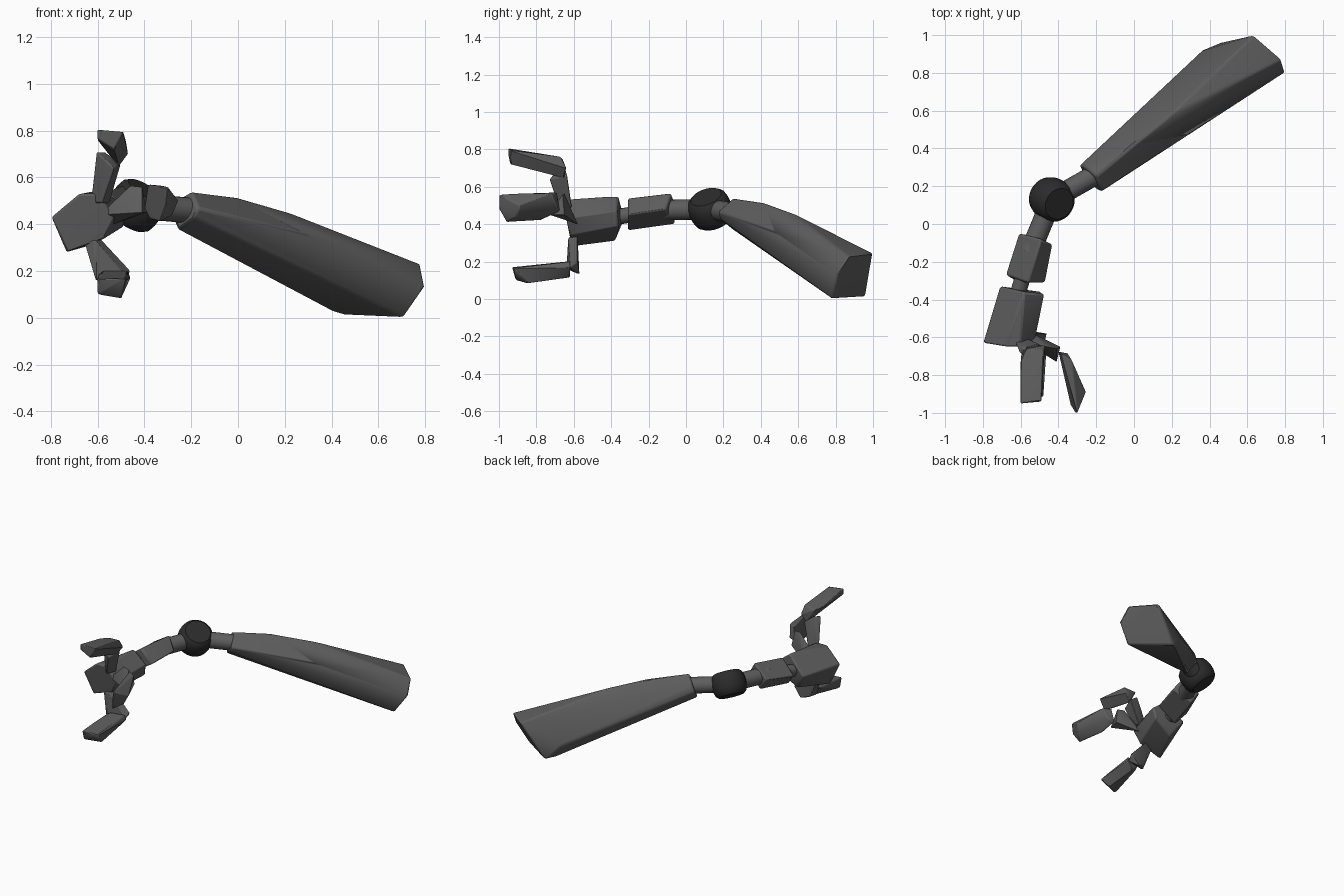
import bpy, bmesh
from mathutils import Vector


def material(name, v):
    m = bpy.data.materials.new(name)
    m.diffuse_color = (v, v, v, 1)
    return m


GREY = material("dark_grey", 0.11)
BLACK = material("black", 0.025)


def finish(bm, name, mat, bevel=0.0, angle=0.6):
    bmesh.ops.recalc_face_normals(bm, faces=bm.faces)
    me = bpy.data.meshes.new(name)
    bm.to_mesh(me)
    bm.free()
    ob = bpy.data.objects.new(name, me)
    bpy.context.collection.objects.link(ob)
    me.materials.append(mat)
    if bevel:
        b = ob.modifiers.new("bevel", 'BEVEL')
        b.width, b.segments, b.limit_method, b.angle_limit = bevel, 2, 'ANGLE', 0.5
    bpy.ops.object.select_all(action='DESELECT')
    ob.select_set(True)
    bpy.context.view_layer.objects.active = ob
    bpy.ops.object.shade_smooth_by_angle(angle=angle)
    return ob


def block(name, *rings, bevel=0.006, angle=0.6):
    """Faceted plate: convex skin over its end sections."""
    bm = bmesh.new()
    for ring in rings:
        for p in ring:
            bm.verts.new(p)
    r = bmesh.ops.convex_hull(bm, input=bm.verts)
    loose = {e for e in r["geom_interior"] + r["geom_unused"]
             if isinstance(e, bmesh.types.BMVert)}
    bmesh.ops.delete(bm, geom=list(loose), context='VERTS')
    bmesh.ops.dissolve_limit(bm, angle_limit=0.09, verts=bm.verts, edges=bm.edges)
    return finish(bm, name, GREY, bevel, angle)


def lathe(name, a, b, profile, mat, n=32):
    """Turned part between a and b; profile = (fraction, radius) pairs."""
    a, b = Vector(a), Vector(b)
    q = (b - a).to_track_quat('Z', 'Y')
    bm = bmesh.new()
    vs = [bm.verts.new((r, 0, t * (b - a).length)) for t, r in profile]
    es = [bm.edges.new(e) for e in zip(vs, vs[1:])]
    bmesh.ops.spin(bm, geom=vs + es, axis=(0, 0, 1), cent=(0, 0, 0),
                   angle=6.2831853, steps=n, use_duplicate=False)
    bmesh.ops.remove_doubles(bm, verts=bm.verts, dist=1e-4)
    for v in bm.verts:
        v.co = q @ v.co + a
    return finish(bm, name, mat)


def rod(name, a, b, r0, r1):
    lathe(name, a, b, [(0, 0), (0, r0), (1, r1), (1, 0)], GREY, 20)


# Elbow drum and the rods that run into it
elbow = Vector((-0.435, 0.13, 0.48))
axis = Vector((0.49, -0.29, 0.82)).normalized() * 0.08
lathe("elbow_drum", elbow - axis, elbow + axis,
      [(0, 0), (0, 0.085), (0.1, 0.103), (0.3, 0.113), (0.5, 0.116),
       (0.7, 0.113), (0.9, 0.103), (1, 0.085), (1, 0)], BLACK)
rod("elbow_rod", elbow, (-0.17, 0.28, 0.455), 0.055, 0.055)
rod("wrist_rod", elbow, (-0.55, -0.15, 0.475), 0.055, 0.055)
rod("palm_rod", (-0.55, -0.15, 0.475), (-0.63, -0.42, 0.43), 0.042, 0.042)

# Forearm shell: narrow elbow end, swelling middle, angled end cap
block("forearm",
      [(-0.20, 0.25, 0.54), (-0.17, 0.17, 0.47), (-0.19, 0.18, 0.43),
       (-0.26, 0.24, 0.38), (-0.29, 0.31, 0.45), (-0.27, 0.31, 0.50)],
      [(0.0, 0.42, 0.515), (0.2, 0.58, 0.457), (0.28, 0.47, 0.36)],
      [(0.36, 0.92, 0.12), (0.40, 0.91, 0.03), (0.46, 0.96, 0.012)],
      [(0.80, 0.805, 0.13), (0.78, 0.87, 0.23), (0.63, 1.0, 0.245),
       (0.71, 0.78, 0.0)], bevel=0.012, angle=0.7)

# Wrist cuff and palm
block("wrist_cuff",
      [(-0.61, -0.05, 0.49), (-0.49, -0.08, 0.567), (-0.43, -0.11, 0.48),
       (-0.55, -0.06, 0.40)],
      [(-0.68, -0.27, 0.45), (-0.56, -0.31, 0.54), (-0.47, -0.31, 0.45),
       (-0.61, -0.31, 0.365)], bevel=0.01)
block("palm",
      [(-0.71, -0.33, 0.43), (-0.58, -0.36, 0.55), (-0.475, -0.37, 0.47),
       (-0.49, -0.36, 0.39), (-0.63, -0.38, 0.31)],
      [(-0.80, -0.63, 0.43), (-0.68, -0.65, 0.53), (-0.60, -0.65, 0.53),
       (-0.53, -0.64, 0.43), (-0.57, -0.62, 0.34), (-0.735, -0.61, 0.28)],
      bevel=0.01)

# Upper finger
block("upper_finger_base",
      [(-0.63, -0.62, 0.49), (-0.55, -0.61, 0.49), (-0.58, -0.68, 0.49)],
      [(-0.605, -0.68, 0.71), (-0.57, -0.65, 0.71), (-0.50, -0.635, 0.66),
       (-0.53, -0.73, 0.64)])
block("upper_finger_tip",
      [(-0.57, -0.66, 0.75), (-0.48, -0.67, 0.76), (-0.47, -0.64, 0.70),
       (-0.51, -0.65, 0.645)],
      [(-0.60, -0.95, 0.805), (-0.49, -0.94, 0.795), (-0.60, -0.95, 0.765),
       (-0.53, -0.94, 0.72), (-0.60, -0.72, 0.76)])

# Lower finger
block("lower_finger_base",
      [(-0.66, -0.60, 0.33), (-0.59, -0.58, 0.34), (-0.61, -0.63, 0.33)],
      [(-0.61, -0.64, 0.16), (-0.58, -0.59, 0.15), (-0.46, -0.58, 0.20),
       (-0.47, -0.62, 0.17), (-0.52, -0.57, 0.13)])
block("lower_finger_tip",
      [(-0.58, -0.64, 0.20), (-0.47, -0.62, 0.20), (-0.46, -0.62, 0.17),
       (-0.51, -0.62, 0.115), (-0.60, -0.70, 0.18)],
      [(-0.60, -0.93, 0.17), (-0.48, -0.92, 0.165), (-0.60, -0.91, 0.10),
       (-0.50, -0.85, 0.083)])

# Side finger
block("side_finger_base",
      [(-0.59, -0.62, 0.44), (-0.53, -0.58, 0.40), (-0.56, -0.63, 0.47)],
      [(-0.46, -0.65, 0.565), (-0.41, -0.66, 0.56), (-0.39, -0.65, 0.45),
       (-0.41, -0.73, 0.45)])
block("side_finger_tip",
      [(-0.385, -0.69, 0.57), (-0.40, -0.675, 0.47), (-0.35, -0.685, 0.48),
       (-0.33, -0.72, 0.565), (-0.375, -0.78, 0.42)],
      [(-0.30, -1.0, 0.56), (-0.31, -1.0, 0.48), (-0.335, -0.96, 0.41),
       (-0.255, -0.89, 0.50), (-0.28, -0.91, 0.44)])
